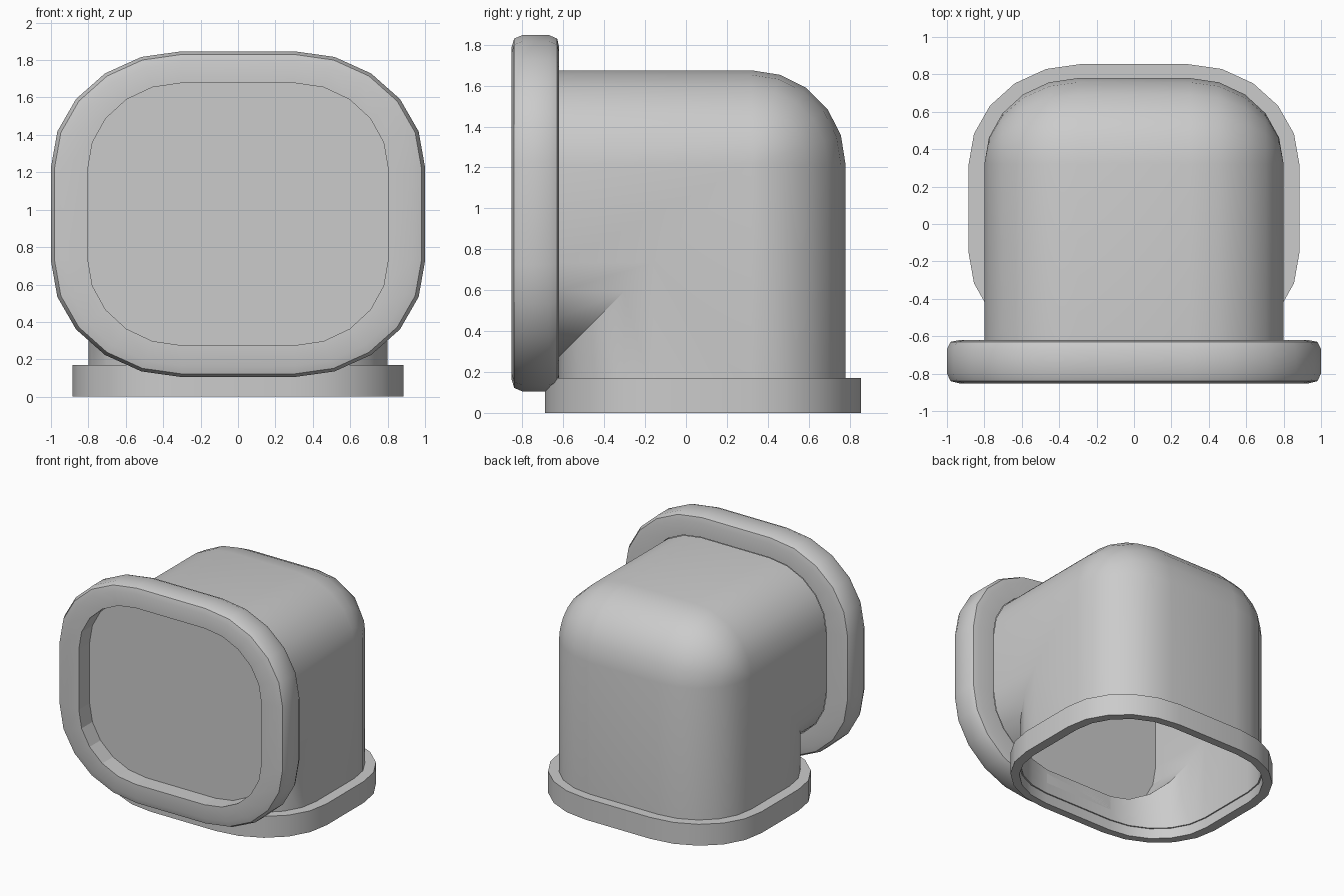
import bpy, bmesh
from math import sin, cos, pi

cube = bpy.data.objects.get("Cube")
if cube:
    bpy.data.objects.remove(cube)

STEPS = 5          # segments per rounded corner
INNER_Y, INNER_Z = -0.62, 0.275   # inside corner of the elbow
DEPTH = 1.4        # height of the duct section
ROUND = 0.46       # rounding of the duct corners

grey = bpy.data.materials.new("Grey Paint")
grey.use_nodes = True
grey.diffuse_color = (0.6, 0.6, 0.6, 1)
grey.node_tree.nodes["Principled BSDF"].inputs["Base Color"].default_value = (0.6, 0.6, 0.6, 1)


def section(half_w, low, high, rx, ry):
    """Rounded rectangle as (across, along) points, counterclockwise."""
    pts = []
    for quarter in range(4):
        sx = 1 if quarter in (0, 3) else -1
        sy = 1 if quarter < 2 else -1
        cx = sx * (half_w - rx)
        cy = high - ry if sy > 0 else low + ry
        for i in range(STEPS + 1):
            a = (quarter + i / STEPS) * pi / 2
            pts.append((cx + rx * cos(a), cy + ry * sin(a)))
    return pts


def blend(a, b, t):
    return [(p[0] + (q[0] - p[0]) * t, p[1] + (q[1] - p[1]) * t) for p, q in zip(a, b)]


def upright(pts, y):
    return [(x, y, z) for x, z in pts]


def level(pts, z):
    return [(x, y, z) for x, y in pts]


def loft(name, rings, smooth=True):
    """Skin a list of point rings into one object; a single ring becomes a flat panel."""
    bm = bmesh.new()
    rows = [[bm.verts.new(p) for p in ring] for ring in rings]
    n = len(rows[0])
    for a, b in zip(rows, rows[1:]):
        for i in range(n):
            j = (i + 1) % n
            bm.faces.new((a[i], a[j], b[j], b[i]))
    if len(rows) == 1:
        bm.faces.new(rows[0])
    bmesh.ops.remove_doubles(bm, verts=bm.verts, dist=0.0005)
    bmesh.ops.recalc_face_normals(bm, faces=bm.faces)
    mesh = bpy.data.meshes.new(name)
    bm.to_mesh(mesh)
    bm.free()
    mesh.materials.append(grey)
    obj = bpy.data.objects.new(name, mesh)
    bpy.context.collection.objects.link(obj)
    if smooth:
        bpy.ops.object.select_all(action="DESELECT")
        obj.select_set(True)
        bpy.context.view_layer.objects.active = obj
        bpy.ops.object.shade_smooth_by_angle(angle=pi / 5)


# Elbow duct: mitred on the inside, rounded on the outside
duct = section(0.8, 0, DEPTH, 0.5, ROUND)
rings = [[(x, INNER_Y, INNER_Z + d) for x, d in duct]]
for k in range(STEPS + 1):
    a = k / STEPS * pi / 2
    ring = []
    for x, d in duct:
        r = max(0, d - DEPTH + ROUND)
        ring.append((x, INNER_Y + d - r + r * sin(a), INNER_Z + d - r + r * cos(a)))
    rings.append(ring)
rings.append([(x, INNER_Y + d, 0.08) for x, d in duct])
loft("elbow_duct", rings)

# Mouth rim: rounded ring around the front opening
opening = section(0.803, 0.275, 1.677, 0.5, ROUND)
rim_edge = section(1.0, 0.105, 1.847, 0.7, 0.62)
profile = [(0, -0.853), (0.65, -0.853), (0.9, -0.84), (1, -0.80),
           (1, -0.67), (0.9, -0.63), (0.65, -0.62), (0, -0.62)]
loft("mouth_rim", [upright(blend(opening, rim_edge, t), y) for t, y in profile])

# Faceted recess inside the rim, closed by a panel
loft("mouth_recess", [upright(opening, -0.853), upright(opening, -0.62)], smooth=False)
loft("mouth_panel", [upright(opening, -0.717)], smooth=False)

# Base collar: flat ring around the duct end, with a small lip inside
duct_foot = section(0.8, INNER_Y, INNER_Y + DEPTH, 0.5, ROUND)
hole = section(0.81, INNER_Y - 0.01, INNER_Y + DEPTH + 0.01, 0.51, 0.47)
collar_edge = section(0.885, -0.69, 0.855, 0.6, 0.54)
loft("base_collar", [level(duct_foot, 0.08), level(hole, 0.08), level(hole, 0),
                     level(collar_edge, 0), level(collar_edge, 0.17), level(duct_foot, 0.17)])
